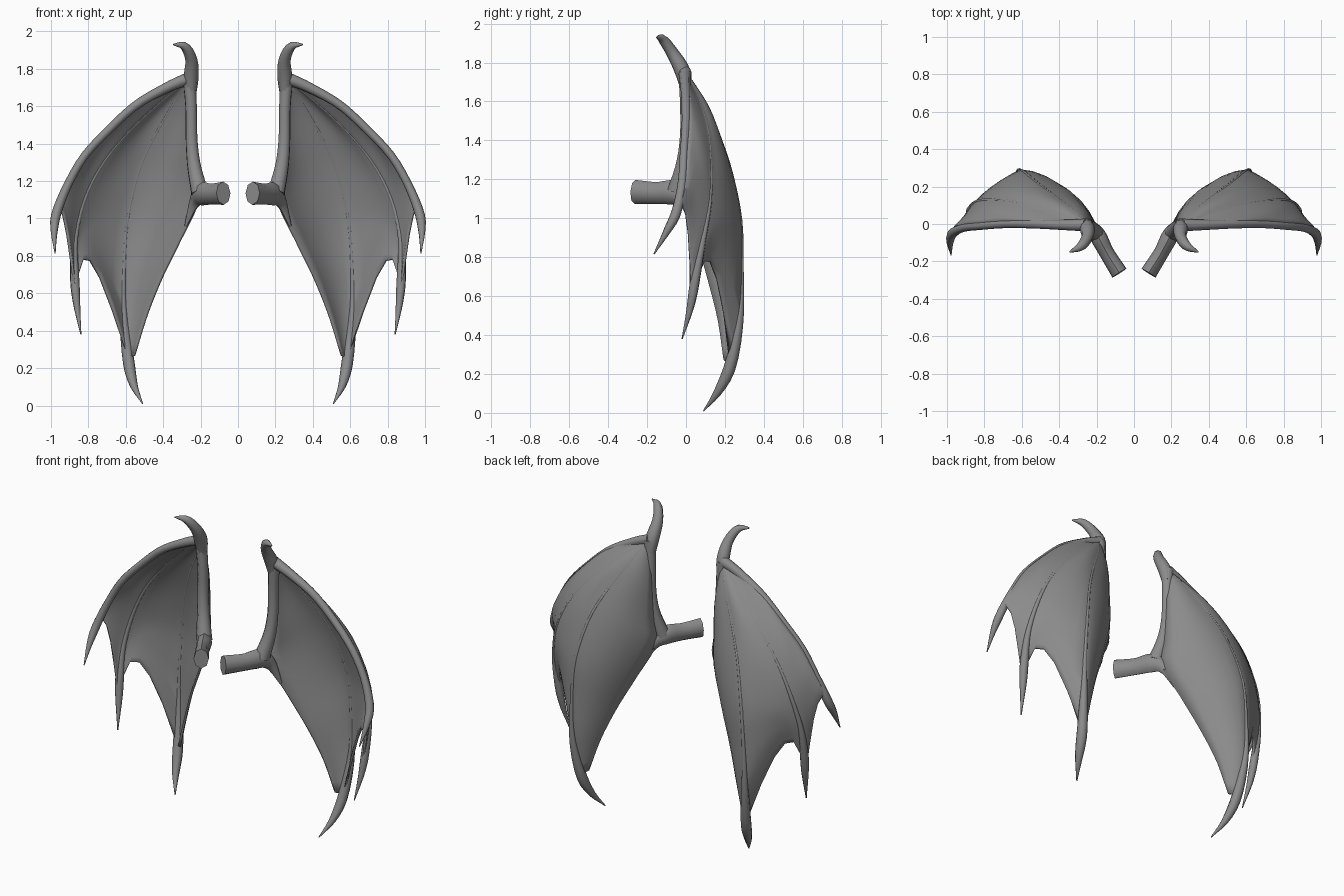
import bpy, bmesh, math
from mathutils import Vector

if "Cube" in bpy.data.objects:
    bpy.data.objects.remove(bpy.data.objects["Cube"])

grey = bpy.data.materials.new("wing_grey")
grey.use_nodes = True
shade = (0.26, 0.26, 0.26, 1)
grey.diffuse_color = shade
grey.node_tree.nodes["Principled BSDF"].inputs["Base Color"].default_value = shade


def point_on(path, t):
    """Catmull-Rom point; t counts control points."""
    last = len(path) - 1
    i = min(int(t), last - 1)
    f = t - i
    b, c = Vector(path[i]), Vector(path[i + 1])
    a = Vector(path[i - 1]) if i > 0 else 2 * b - c
    d = Vector(path[i + 2]) if i + 2 <= last else 2 * c - b
    return b + 0.5 * f * (c - a + f * (2 * a - 5 * b + 4 * c - d + f * (3 * (b - c) + d - a)))


def sample(path, end, count):
    return [point_on(path, end * k / (count - 1)) for k in range(count)]


def finish(name, bm, side):
    for v in bm.verts:
        v.co.x *= side
    bmesh.ops.recalc_face_normals(bm, faces=bm.faces)
    for f in bm.faces:
        f.smooth = True
    mesh = bpy.data.meshes.new(name)
    bm.to_mesh(mesh)
    bm.free()
    mesh.set_sharp_from_angle(angle=math.radians(50))
    mesh.materials.append(grey)
    obj = bpy.data.objects.new(name, mesh)
    bpy.context.collection.objects.link(obj)
    return obj


def tube(name, path, radii, side, squash=1.0, sides=8):
    """Tapered limb swept along a path; squash narrows it sideways."""
    bm = bmesh.new()
    count = 3 * len(path)
    pts = sample(path, len(path) - 1, count)
    rad = [(r, 0, 0) for r in radii]
    heading = (pts[1] - pts[0]).normalized()
    turn = heading.to_track_quat('Z', 'Y')
    rings = []
    for k, p in enumerate(pts):
        new = (pts[min(k + 1, count - 1)] - pts[max(k - 1, 0)]).normalized()
        turn = heading.rotation_difference(new) @ turn
        heading = new
        r = max(point_on(rad, (len(radii) - 1) * k / (count - 1)).x, 0.002)
        ring = []
        for j in range(sides):
            a = math.tau * j / sides
            offset = Vector((squash * r * math.cos(a), r * math.sin(a), 0))
            ring.append(bm.verts.new(p + turn @ offset))
        rings.append(ring)
    for lo, hi in zip(rings, rings[1:]):
        for j in range(sides):
            n = (j + 1) % sides
            bm.faces.new((lo[j], lo[n], hi[n], hi[j]))
    bm.faces.new(rings[0])
    bm.faces.new(rings[-1])
    return finish(name, bm, side)


# Bones of one wing, all fanning out from the wrist
wrist = (0.26, -0.005, 1.75)
inner = [wrist, (0.232, 0.022, 1.5), (0.222, 0.015, 1.26), (0.215, 0.0, 1.09),
         (0.312, 0.06, 0.88), (0.41, 0.115, 0.68), (0.49, 0.165, 0.48), (0.555, 0.195, 0.27)]
long_finger = [wrist, (0.34, 0.08, 1.62), (0.45, 0.165, 1.43), (0.53, 0.227, 1.25),
               (0.59, 0.278, 1.0), (0.61, 0.284, 0.75), (0.612, 0.277, 0.5),
               (0.587, 0.23, 0.25), (0.558, 0.165, 0.11), (0.51, 0.09, 0.01)]
low_web = [wrist, (0.45, 0.12, 1.55), (0.62, 0.19, 1.3), (0.73, 0.205, 1.05),
           (0.775, 0.175, 0.9), (0.79, 0.125, 0.775)]
mid_finger = [wrist, (0.42, 0.06, 1.62), (0.6, 0.11, 1.45), (0.74, 0.125, 1.27),
              (0.83, 0.12, 1.08), (0.873, 0.085, 0.88), (0.874, 0.05, 0.7),
              (0.862, 0.022, 0.54), (0.84, -0.02, 0.38)]
high_web = [wrist, (0.5, 0.04, 1.61), (0.72, 0.07, 1.41), (0.85, 0.06, 1.22),
            (0.92, 0.02, 1.09), (0.935, 0.0, 1.02)]
lead_finger = [wrist, (0.37, -0.005, 1.705), (0.54, 0.0, 1.61), (0.69, 0.0, 1.475),
               (0.82, -0.01, 1.335), (0.91, -0.02, 1.18), (0.97, -0.05, 1.03),
               (0.983, -0.1, 0.93), (0.978, -0.165, 0.815)]
arm = [wrist, (0.25, 0.0, 1.58), (0.248, 0.0, 1.42), (0.235, -0.015, 1.28), (0.205, -0.05, 1.14)]
root = [(0.078, -0.262, 1.135), (0.145, -0.155, 1.13), (0.195, -0.06, 1.13),
        (0.235, 0.0, 1.08), (0.28, 0.035, 0.96)]
horn = [(0.252, 0.0, 1.67), (0.25, -0.02, 1.76), (0.25, -0.07, 1.85),
        (0.285, -0.12, 1.92), (0.345, -0.15, 1.93)]


def membrane(name, side, rows=24, steps=6):
    """Skin lofted across the bones, with scalloped trailing edges."""
    a = sample(inner, 7, rows)
    b = sample(long_finger, 7, rows)
    c = sample(low_web, 5, rows)
    d = sample(mid_finger, 7, rows)
    e = sample(high_web, 5, rows)
    f = [p + Vector((0.005, 0.01, 0.008)) for p in sample(lead_finger, 6.6, rows)]
    # The inner panel bellies out backwards in proportion to its width
    belly = [p.lerp(q, 0.5) + Vector((-0.06, 0.14, 0)) * (p - q).length for p, q in zip(a, b)]
    bm = bmesh.new()
    for start, middle, end in ((a, belly, b), (b, c, d), (d, e, f)):
        grid = []
        for p, q, r in zip(start, middle, end):
            row = []
            for k in range(steps + 1):
                u = k / steps
                co = p * (1 - u) * (1 - 2 * u) + q * 4 * u * (1 - u) + r * u * (2 * u - 1)
                row.append(bm.verts.new(co))
            grid.append(row)
        for lo, hi in zip(grid, grid[1:]):
            for k in range(steps):
                bm.faces.new((lo[k], lo[k + 1], hi[k + 1], hi[k]))
    bmesh.ops.remove_doubles(bm, verts=bm.verts, dist=0.0002)
    obj = finish(name, bm, side)
    solid = obj.modifiers.new("thickness", 'SOLIDIFY')
    solid.thickness = 0.014
    solid.offset = 0


# Both wings
for label, side in (("left", 1), ("right", -1)):
    membrane(label + "_membrane", side)
    tube(label + "_root", root, (0.062, 0.056, 0.062, 0.034, 0.008), side, squash=0.72)
    tube(label + "_arm", arm, (0.036, 0.032, 0.033, 0.038, 0.048), side)
    tube(label + "_horn", horn, (0.03, 0.04, 0.032, 0.024, 0.004), side)
    tube(label + "_lead_finger", lead_finger, (0.034, 0.025, 0.022, 0.022, 0.025, 0.003), side)
    tube(label + "_mid_finger", mid_finger, (0.008, 0.009, 0.011, 0.016, 0.025, 0.003), side)
    tube(label + "_long_finger", long_finger, (0.008, 0.009, 0.01, 0.014, 0.031, 0.003), side)
